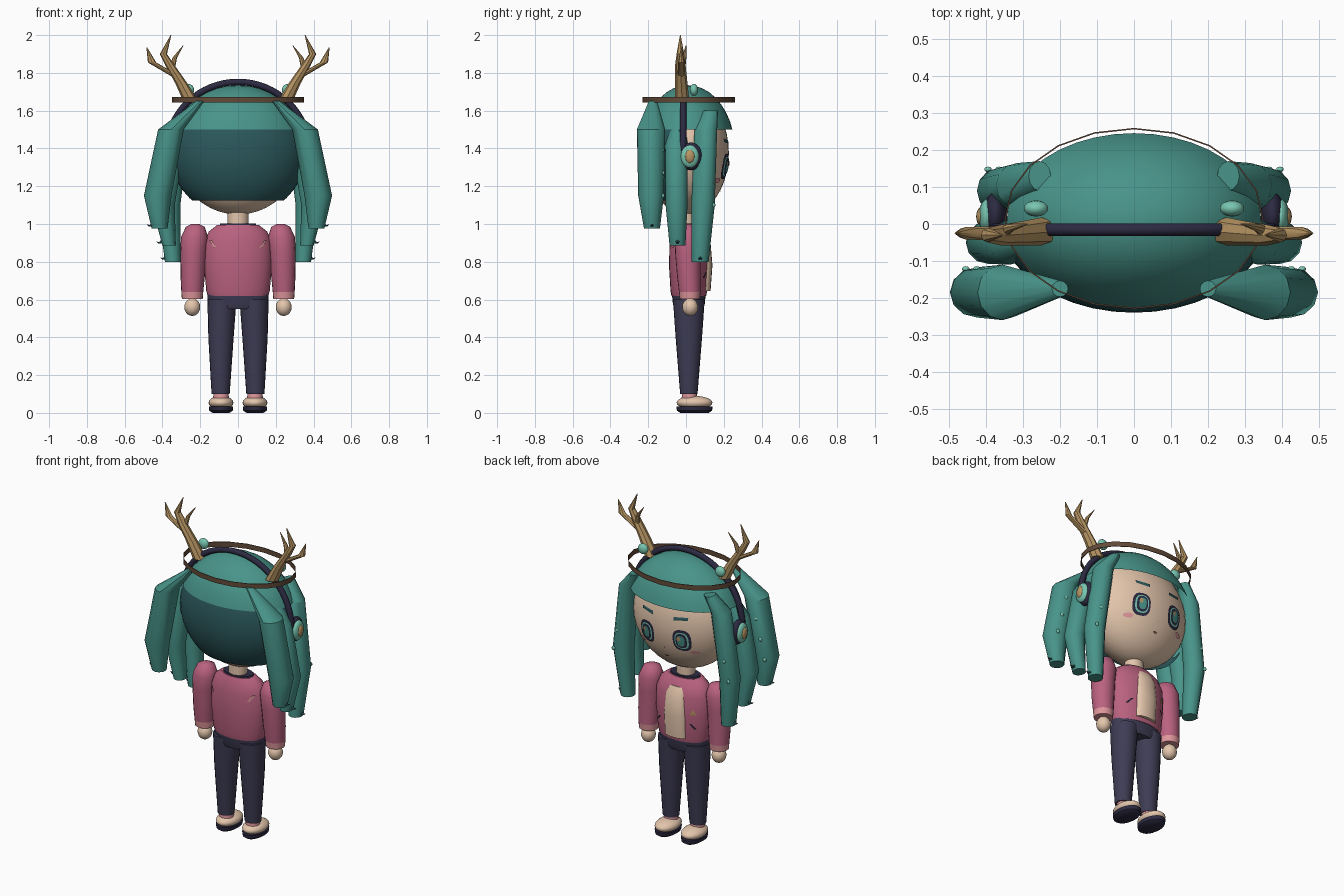
import bpy, bmesh
from math import sin, cos, pi, sqrt, radians
from mathutils import Vector

cube = bpy.data.objects.get("Cube")
if cube:
    bpy.data.objects.remove(cube, do_unlink=True)


def material(name, rgb):
    # Colours are given as sRGB bytes and stored as linear values
    lin = [(c / 255 / 12.92) if c < 11 else ((c / 255 + 0.055) / 1.055) ** 2.4 for c in rgb]
    m = bpy.data.materials.new(name)
    m.use_nodes = True
    m.diffuse_color = (*lin, 1)
    m.node_tree.nodes["Principled BSDF"].inputs["Base Color"].default_value = (*lin, 1)
    return m


TEAL = material("teal_hair", (72, 148, 138))
DEEP = material("deep_teal", (43, 88, 92))
SKIN = material("skin", (228, 198, 172))
PINK = material("rose_jacket", (186, 98, 128))
BLUSH = material("light_pink", (222, 150, 155))
NAVY = material("navy_trousers", (62, 60, 84))
INK = material("dark_navy", (44, 42, 66))
TAN = material("antler_tan", (184, 150, 100))
BROWN = material("brown_band", (98, 74, 56))
MINT = material("mint", (120, 198, 176))


def finish(name, bm, mat, angle=35):
    bmesh.ops.recalc_face_normals(bm, faces=bm.faces)
    me = bpy.data.meshes.new(name)
    bm.to_mesh(me)
    bm.free()
    ob = bpy.data.objects.new(name, me)
    bpy.context.collection.objects.link(ob)
    me.materials.append(mat)
    if angle:
        bpy.ops.object.select_all(action="DESELECT")
        ob.select_set(True)
        bpy.context.view_layer.objects.active = ob
        bpy.ops.object.shade_smooth_by_angle(angle=radians(angle))
    return ob


def loft(name, rings, mat, sides=20, s=1, angle=40, caps=True):
    """Skin level elliptical rings given as (x, y, z, rx, ry); s mirrors x."""
    bm = bmesh.new()
    loops = []
    for x, y, z, rx, ry in rings:
        loops.append([bm.verts.new((s * x + rx * cos(2 * pi * i / sides),
                                    y + ry * sin(2 * pi * i / sides), z)) for i in range(sides)])
    for a, b in zip(loops, loops[1:]):
        for i in range(sides):
            j = (i + 1) % sides
            bm.faces.new((a[i], a[j], b[j], b[i]))
    if caps:
        bm.faces.new(loops[0])
        bm.faces.new(loops[-1])
    return finish(name, bm, mat, angle)


def ball(name, centre, radii, mat, cuts=(), seg=32):
    """Ellipsoid, optionally trimmed by planes (point, normal pointing at the discarded side)."""
    bm = bmesh.new()
    bmesh.ops.create_uvsphere(bm, u_segments=seg, v_segments=seg // 2, radius=1)
    for v in bm.verts:
        v.co = Vector(c + r * k for c, r, k in zip(centre, radii, v.co))
    for co, no in cuts:
        bmesh.ops.bisect_plane(bm, geom=bm.verts[:] + bm.edges[:] + bm.faces[:],
                               plane_co=co, plane_no=no, clear_outer=True)
    return finish(name, bm, mat, 50)


def plate(name, pts, surface, lift, mat):
    """Thin painted shape: a fan of (x, z) points laid on a surface y = f(x, z, lift)."""
    bm = bmesh.new()
    n = len(pts)
    mx, mz = sum(p[0] for p in pts) / n, sum(p[1] for p in pts) / n
    mid = bm.verts.new((mx, surface(mx, mz, lift), mz))
    vs = [bm.verts.new((x, surface(x, z, lift), z)) for x, z in pts]
    for i in range(n):
        bm.faces.new((mid, vs[i], vs[(i + 1) % n]))
    ob = finish(name, bm, mat, 0)
    # Make sure the plate looks outwards
    facing = 1 if surface(mx, mz, 1) > surface(mx, mz, 0) else -1
    if ob.data.polygons[0].normal.y * facing < 0:
        ob.data.flip_normals()
    return ob


def oval(x, z, rx, rz, power=1.0, n=20):
    pts = []
    for i in range(n):
        c, d = cos(2 * pi * i / n), sin(2 * pi * i / n)
        pts.append((x + rx * abs(c) ** power * (1 if c > 0 else -1),
                    z + rz * abs(d) ** power * (1 if d > 0 else -1)))
    return pts


def slash(x, z, dx, dz, w):
    return [(x - dx, z - dz), (x - dx + w, z - dz), (x + dx + w, z + dz), (x + dx, z + dz)]


# Head and hair shell
HEAD, HEAD_R = (0, 0.005, 1.375), (0.325, 0.222, 0.325)
SHELL, SHELL_R = (0, 0.01, 1.385), (0.365, 0.25, 0.35)
ball("head", HEAD, HEAD_R, SKIN, seg=40)
ball("hair_cap", SHELL, SHELL_R, TEAL, [((0, 0, 1.5), (0, 0, -1))], 40)
ball("back_hair", SHELL, SHELL_R, DEEP,
     [((0, 0, 1.5), (0, 0, 1)), ((0, 0, 1.125), (0, 0, -1)), ((0, 0, 0), (0, 1, 0))], 40)


# Face details
def face(x, z, lift):
    k = 1 - (x / HEAD_R[0]) ** 2 - ((z - HEAD[2]) / HEAD_R[2]) ** 2
    return HEAD[1] + HEAD_R[1] * sqrt(max(k, 0)) + lift


for s, side in ((1, "left"), (-1, "right")):
    ex, ez = 0.118 * s, 1.305
    layers = ((0.054, 0.068, INK), (0.041, 0.053, MINT), (0.033, 0.046, INK), (0.022, 0.034, TEAL))
    for i, (rx, rz, mat) in enumerate(layers):
        plate(f"{side}_eye_layer_{i}", oval(ex, ez, rx, rz, 0.75), face, 0.005 + 0.003 * i, mat)
    plate(f"{side}_eye_glint", oval(ex + 0.012, ez + 0.015, 0.011, 0.014), face, 0.017, TAN)
    plate(f"{side}_brow", [(s * 0.07, 1.425), (s * 0.155, 1.435), (s * 0.155, 1.452), (s * 0.07, 1.445)],
          face, 0.006, DEEP)
    plate(f"{side}_cheek", oval(s * 0.18, 1.23, 0.027, 0.013), face, 0.005, BLUSH)
plate("mouth", oval(0, 1.175, 0.014, 0.006), face, 0.005, BROWN)
plate("nose", oval(0, 1.235, 0.005, 0.004), face, 0.005, BLUSH)

# Hair locks, antlers and headphones on both sides
LOCKS = {
    "rear_lock": [(0.2, -0.175, 1.65, 0.022, 0.022), (0.355, -0.185, 1.5, 0.068, 0.075),
                  (0.425, -0.185, 1.15, 0.073, 0.068), (0.415, -0.18, 0.975, 0.042, 0.042)],
    "middle_lock": [(0.27, -0.04, 1.55, 0.03, 0.03), (0.335, -0.05, 1.42, 0.055, 0.06),
                    (0.395, -0.05, 1.1, 0.06, 0.058), (0.365, -0.045, 0.885, 0.036, 0.042)],
    "front_lock": [(0.255, 0.13, 1.6, 0.03, 0.04), (0.315, 0.105, 1.5, 0.058, 0.06),
                   (0.365, 0.09, 1.1, 0.06, 0.062), (0.345, 0.075, 0.8, 0.042, 0.045)],
}
ANTLER = {
    "main": [(0.25, -0.02, 1.65, 0.04, 0.038), (0.3, -0.025, 1.745, 0.032, 0.033),
             (0.36, -0.03, 1.84, 0.025, 0.028), (0.395, -0.03, 1.9, 0.019, 0.02), (0.355, -0.03, 2.0, 0.002, 0.002)],
    "outer": [(0.325, -0.025, 1.78, 0.024, 0.02), (0.455, -0.025, 1.855, 0.022, 0.017),
              (0.483, -0.025, 1.935, 0.002, 0.002)],
    "inner": [(0.35, -0.02, 1.82, 0.016, 0.016), (0.335, -0.01, 1.88, 0.012, 0.012),
              (0.29, 0.0, 1.945, 0.002, 0.002)],
}
for s, side in ((1, "left"), (-1, "right")):
    for name, rings in LOCKS.items():
        loft(f"{side}_{name}", rings, TEAL, 12, s, 32)
        x, y, z = rings[-1][:3]
        loft(f"{side}_{name}_flick", [(x + 0.02, y, z + 0.035, 0.02, 0.012), (x + 0.045, y, z + 0.012, 0.012, 0.01),
                                      (x + 0.065, y, z + 0.022, 0.002, 0.002)], DEEP, 6, s)
        # Droplets scattered down the face side of the lock
        x, y, z, rx, ry = rings[2]
        for k in range(3 if name != "middle_lock" else 0):
            ball(f"{side}_{name}_drop_{k}", (s * (x + 0.03 - 0.03 * k), y + ry * 0.93, z + 0.12 * k),
                 (0.011, 0.008, 0.013), MINT, seg=10)
    for name, rings in ANTLER.items():
        loft(f"{side}_antler_{name}", rings, TAN, 8, s, 30)
    ball(f"{side}_hair_bead", (s * 0.265, 0.042, 1.71), (0.033, 0.022, 0.032), MINT, seg=16)
    ball(f"{side}_ear_cup", (s * 0.375, 0.026, 1.358), (0.032, 0.06, 0.074), INK, seg=24)
    ball(f"{side}_ear_disc", (s * 0.398, 0.02, 1.358), (0.022, 0.048, 0.06), MINT, seg=24)
    ball(f"{side}_ear_centre", (s * 0.412, 0.02, 1.358), (0.015, 0.026, 0.036), TAN, seg=20)

# Headphone band: a tube swept over the head
curve = bpy.data.curves.new("headphone_band", "CURVE")
curve.dimensions = "3D"
curve.bevel_depth = 0.017
curve.bevel_resolution = 2
spline = curve.splines.new("POLY")
spline.points.add(32)
for i, p in enumerate(spline.points):
    a = pi * i / 32
    p.co = (0.378 * cos(a), -0.015, 1.38 + 0.372 * sin(a), 1)
curve.materials.append(INK)
bpy.context.collection.objects.link(bpy.data.objects.new("headphone_band", curve))

# Flat hoop around the crown
loft("crown_hoop", [(0, 0.015, 1.642, 0.35, 0.245), (0, 0.015, 1.672, 0.35, 0.245),
                    (0, 0.015, 1.672, 0.346, 0.241), (0, 0.015, 1.642, 0.346, 0.241),
                    (0, 0.015, 1.642, 0.35, 0.245)], BROWN, 20, caps=False)

# Neck and torso
loft("neck", [(0, 0, 0.96, 0.055, 0.05), (0, 0, 1.1, 0.055, 0.05)], SKIN)
loft("jacket", [(0, 0.015, 0.62, 0.16, 0.092), (0, 0.015, 0.645, 0.168, 0.097), (0, 0.015, 0.78, 0.18, 0.105),
                (0, 0.015, 0.9, 0.178, 0.102), (0, 0.01, 0.96, 0.155, 0.085), (0, 0.005, 0.995, 0.11, 0.065)], PINK, 28)
loft("collar", [(0, 0.005, 0.992, 0.098, 0.06), (0, 0.005, 1.003, 0.094, 0.058)], INK, 24)
loft("shirt_front", [(0, 0.1, 0.645, 0.07, 0.03), (0, 0.106, 0.78, 0.072, 0.034),
                     (0, 0.1, 0.9, 0.065, 0.03), (0, 0.08, 0.95, 0.055, 0.022)], SKIN, 16)


# Marks on the jacket
def chest(x, z, lift):
    return 0.015 + 0.107 * sqrt(1 - (x / 0.182) ** 2) + lift


def spine(x, z, lift):
    return 0.015 - 0.107 * sqrt(1 - (x / 0.182) ** 2) - lift


for s, side in ((1, "left"), (-1, "right")):
    plate(f"{side}_back_mark", slash(s * 0.125, 0.892, s * 0.013, 0.02, s * 0.015), spine, 0.003, BLUSH)
    plate(f"{side}_chest_mark", slash(s * 0.11, 0.73, s * 0.014, -0.016, s * 0.012), chest, 0.003, INK)
plate("chest_badge", [(-0.1, 0.8), (-0.135, 0.8), (-0.117, 0.835)], chest, 0.003, TAN)

# Arms, hands, legs and shoes
loft("hips", [(0, 0.015, 0.55, 0.145, 0.075), (0, 0.015, 0.575, 0.16, 0.084), (0, 0.015, 0.63, 0.163, 0.09)], NAVY, 28)
for s, side in ((1, "left"), (-1, "right")):
    loft(f"{side}_sleeve", [(0.225, 0.01, 1.0, 0.02, 0.02), (0.226, 0.01, 0.985, 0.05, 0.05),
                            (0.23, 0.01, 0.93, 0.072, 0.07), (0.236, 0.01, 0.85, 0.069, 0.068),
                            (0.24, 0.015, 0.72, 0.064, 0.062), (0.242, 0.02, 0.64, 0.058, 0.057)], PINK, 20, s, 50)
    loft(f"{side}_cuff", [(0.242, 0.02, 0.64, 0.058, 0.057), (0.242, 0.02, 0.602, 0.055, 0.053)], BLUSH, 20, s)
    ball(f"{side}_hand", (s * 0.242, 0.022, 0.56), (0.042, 0.042, 0.047), SKIN, seg=20)
    loft(f"{side}_trouser_leg", [(0.085, 0.015, 0.6, 0.077, 0.084), (0.09, 0.015, 0.4, 0.067, 0.07),
                                 (0.092, 0.015, 0.1, 0.048, 0.046)], NAVY, 20, s)
    loft(f"{side}_ankle", [(0.09, 0.018, 0.115, 0.04, 0.038), (0.09, 0.018, 0.065, 0.042, 0.042)], BLUSH, 16, s)
    ball(f"{side}_shoe", (s * 0.09, 0.045, 0.054), (0.066, 0.095, 0.036), SKIN, seg=24)
    loft(f"{side}_sole", [(0.09, 0.045, 0.0, 0.045, 0.075), (0.09, 0.045, 0.012, 0.062, 0.093),
                          (0.09, 0.045, 0.034, 0.065, 0.096)], INK, 24, s)
